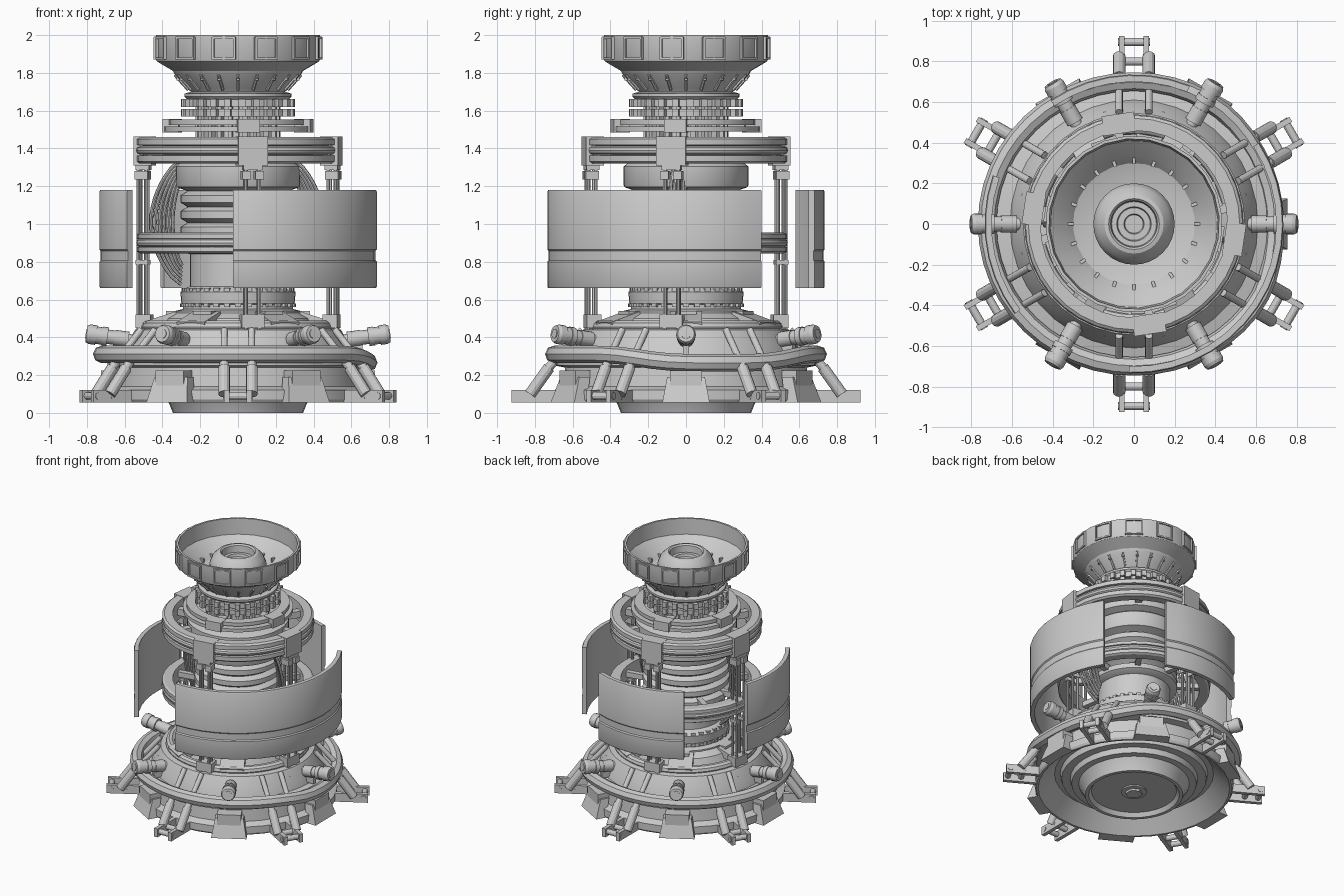
import bpy, bmesh
from math import radians, sin, cos, pi, exp
from mathutils import Matrix, Vector

if "Cube" in bpy.data.objects:
    bpy.data.objects.remove(bpy.data.objects["Cube"])


def finish(name, bm):
    bmesh.ops.remove_doubles(bm, verts=bm.verts, dist=1e-5)
    bmesh.ops.recalc_face_normals(bm, faces=bm.faces)
    me = bpy.data.meshes.new(name)
    bm.to_mesh(me)
    bm.free()
    ob = bpy.data.objects.new(name, me)
    bpy.context.collection.objects.link(ob)
    return ob


def lathe(name, prof, n=40, a0=0, a1=360, closed=False):
    """Revolve an (r, z) profile about z; partial turns get end caps."""
    bm = bmesh.new()
    full = a1 - a0 == 360
    cols = []
    for i in range(n if full else n + 1):
        a = radians(a0 + (a1 - a0) * i / n)
        cols.append([bm.verts.new((r * cos(a), r * sin(a), z)) for r, z in prof])
    m = len(prof)
    for i in range(n):
        p, q = cols[i], cols[(i + 1) % len(cols)]
        for j in range(m if closed else m - 1):
            k = (j + 1) % m
            bm.faces.new((p[j], q[j], q[k], p[k]))
    if not full:
        bm.faces.new(cols[0])
        bm.faces.new(cols[-1])
    return finish(name, bm)


def torus(name, R, z, r, n=48):
    return lathe(name, [(R + r * cos(t * pi / 5), z + r * sin(t * pi / 5)) for t in range(10)], n, closed=True)


def box(bm, x0, x1, w, z0, z1, y=0, tilt=0):
    M = Matrix.Translation(((x0 + x1) / 2, y, (z0 + z1) / 2)) @ Matrix.Rotation(radians(tilt), 4, 'Y')
    return bmesh.ops.create_cube(bm, size=1, matrix=M @ Matrix.Diagonal((x1 - x0, w, z1 - z0, 1)))["verts"]


def rod(bm, p, q, r1, r2=None, n=12):
    p, q = Vector(p), Vector(q)
    d = q - p
    M = Matrix.Translation((p + q) / 2) @ d.to_track_quat('Z', 'Y').to_matrix().to_4x4()
    bmesh.ops.create_cone(bm, cap_ends=True, segments=n, radius1=r1, radius2=r2 or r1, depth=d.length, matrix=M)


def around(name, angles, build):
    """Build a piece pointing along +x and copy it to each angle."""
    bm = bmesh.new()
    for a in angles:
        t = bmesh.new()
        build(t)
        t.transform(Matrix.Rotation(radians(a), 4, 'Z'))
        me = bpy.data.meshes.new("tmp")
        t.to_mesh(me)
        t.free()
        bm.from_mesh(me)
        bpy.data.meshes.remove(me)
    return finish(name, bm)


def tube(name, pts, r, cyclic=False):
    cu = bpy.data.curves.new(name, 'CURVE')
    cu.dimensions = '3D'
    cu.bevel_depth, cu.bevel_resolution, cu.use_fill_caps = r, 2, True
    s = cu.splines.new('POLY')
    s.points.add(len(pts) - 1)
    for sp, p in zip(s.points, pts):
        sp.co = (*p, 1)
    s.use_cyclic_u = cyclic
    bpy.context.collection.objects.link(bpy.data.objects.new(name, cu))


def every(n, off=0):
    return [off + 360 * i / n for i in range(n)]


LEGS, PODS = every(6, 30), every(6)
POSTS = [-81.5, -8.5, 98.5, 171.5]

# Base: hollow underside, hub, lower rim, sloped deck
lathe("base_body", [(0, .03), (.30, .03), (.32, 0), (.345, 0), (.365, .05), (.39, .09), (.44, .09), (.45, .13),
                    (.51, .13), (.52, .17), (.56, .17), (.675, .055), (.69, .055), (.70, .07),
                    (.70, .12), (.65, .14), (.64, .24), (.69, .25), (.69, .28), (.61, .30), (.59, .36), (.545, .44),
                    (.49, .45), (.47, .41), (.42, .41), (.38, .50), (.33, .53), (0, .53)], 36)
torus("deck_hoop", .475, .455, .035)
around("bottom_nut", [0], lambda b: (rod(b, (0, 0, .02), (0, 0, .04), .09, n=24), rod(b, (0, 0, .005), (0, 0, .03), .06, n=6)))


# Tapered blocks around the rim
def base_block(b):
    for v in box(b, .675, .755, .25, .055, .19):
        if v.co.z > .1:
            v.co.y *= .8
            v.co.x += -.045 if v.co.x > .7 else -.03
    box(b, .60, .725, .17, .13, .225)


around("base_blocks", PODS, base_block)
around("deck_fins", PODS, lambda b: (box(b, .32, .50, .17, .46, .51, tilt=18), box(b, .30, .38, .11, .50, .54)))
around("deck_bolts", every(12, 15), lambda b: rod(b, (.55, 0, .37), (.575, 0, .38), .015))


# Outrigger legs: twin struts and a forked foot
def leg(b):
    for y in (-.073, .073):
        rod(b, (.55, y, .44), (.72, y, .25), .018)
        rod(b, (.70, y, .27), (.735, y, .23), .024)
        rod(b, (.725, y, .24), (.825, y, .10), .031)
        box(b, .69, .925, .028, .055, .12, y * .82)
    rod(b, (.80, -.075, .09), (.80, .075, .09), .02)
    rod(b, (.895, -.078, .09), (.895, .078, .09), .02)


around("legs", LEGS, leg)


# Lamp pods pointing outward
def pod(b):
    def at(d):
        return (d, 0, .385 + (d - .56) * .14)
    for d0, d1, r in ((.52, .60, .03), (.58, .655, .042), (.65, .70, .038), (.69, .72, .05),
                      (.715, .755, .046), (.75, .785, .052)):
        rod(b, at(d0), at(d1), r, n=16)
    rod(b, at(.785), at(.802), .052, .044, 16)
    rod(b, at(.80), at(.806), .026, n=16)
    box(b, .54, .66, .03, .31, .38)


around("lamp_pods", PODS, pod)

# Bumper pipe, dipping on the right side
pipe = []
for i in range(48):
    a = radians(i * 7.5)
    dip = exp(-((((i * 7.5 - 15 + 180) % 360) - 180) / 38) ** 4)
    pipe.append(((.722 - .03 * dip) * cos(a), .722 * sin(a) * .97, .31 - .045 * dip))
tube("bumper_pipe", pipe, .046, True)

# Central core with stacked rings
core = [(0, .5), (.33, .5), (.33, .54), (.29, .55), (.29, .575), (.30, .58), (.305, .64), (.28, .66), (.255, .67), (.255, .84)]
for i in range(4):
    z = .85 + i * .084
    core += [(.285, z), (.305, z + .012), (.305, z + .05), (.285, z + .062), (.268, z + .072)]
core += [(.325, 1.195), (.33, 1.205), (.33, 1.305), (.31, 1.32), (.36, 1.34), (.36, 1.43), (.27, 1.46), (.19, 1.46), (.19, 1.67), (0, 1.67)]
lathe("core", core)
around("core_teeth", every(32), lambda b: (box(b, .28, .30, .03, .64, .66), box(b, .29, .308, .03, .56, .58)))


# Cage rings, posts and clamps
def cage_ring(name, z, h):
    prof = [(.46, 0), (.52, 0), (.535, .08), (.535, .3), (.50, .33), (.50, .67), (.535, .7), (.535, .92), (.52, 1), (.46, 1)]
    lathe(name, [(r, z + t * h) for r, t in prof], 36, closed=True)
    torus(name + "_band", .515, z + h / 2, .024)


cage_ring("upper_ring", 1.32, .14)
cage_ring("middle_ring", .845, .11)
around("ring_spokes", every(8, 10), lambda b: (box(b, .32, .48, .05, 1.36, 1.41), box(b, .26, .48, .04, .88, .92)))


def post(b):
    box(b, .45, .547, .16, 1.31, 1.462)
    box(b, .47, .54, .10, 1.285, 1.32)
    for y in (-.035, .035):
        for r in (.488, .527):
            rod(b, (r, y, .44), (r, y, 1.30), .01, n=8)
        box(b, .475, .545, .045, 1.235, 1.28, y)
        box(b, .475, .54, .03, .785, .81, y)
    box(b, .46, .54, .12, .45, .52)


around("cage_posts", POSTS, post)

# Cable bundles on both sides
for side, ang in (("left", 184), ("right", -6)):
    for i in range(6):
        a, bulge = radians(ang + (i - 2.5) * 2), .46 - .022 * i
        pts = []
        for k in range(17):
            t = k / 16
            r = .30 + (bulge - .30) * sin(pi * t) ** .7
            pts.append((r * cos(a), r * sin(a), 1.34 - .02 * i - (.66 - .04 * i) * t))
        tube(f"{side}_cable_{i}", pts, .01)

# Curved shield panels with a shallow groove
shield = [(.70, .66), (.73, .66), (.735, .67), (.735, .80), (.728, .808), (.728, .857), (.735, .865), (.735, 1.17), (.73, 1.18), (.70, 1.18)]
for name, a0, a1 in (("front_right_shield", -92, 33), ("back_shield", 68, 124), ("left_shield", 161, 217)):
    lathe(name, shield, max(6, (a1 - a0) // 8), a0, a1, True)

# Split disc rings and toothed collars
for z0, z1, r in ((1.525, 1.552, .365), (1.49, 1.515, .39)):
    lathe("collar_disc", [(.30, z0), (r, z0), (r, z1), (.30, z1)], 36, closed=True)
around("disc_blocks", POSTS, lambda b: (box(b, .31, .395, .12, 1.485, 1.555), box(b, .18, .33, .06, 1.49, 1.53)))
for z in (1.57, 1.622):
    lathe("gear_ring", [(.18, z), (.275, z), (.275, z + .038), (.18, z + .038)], closed=True)
    around("gear_teeth", every(24, 4), lambda b: box(b, .26, .30, .035, z - .002, z + .04))
around("collar_pins", every(24, 4), lambda b: box(b, .185, .225, .022, 1.46, 1.66))

# Top dish, face plates, ribs and central nozzle
lathe("dish", [(0, 1.66), (.27, 1.66), (.285, 1.675), (.285, 1.69), (.25, 1.70), (.265, 1.72), (.335, 1.79), (.345, 1.81), (.43, 1.86),
               (.435, 1.87), (.435, 2.0), (.42, 2.0), (.412, 1.88), (.335, 1.81), (.30, 1.77), (.20, 1.74), (0, 1.74)], 24, 5, 365)


def plate(b):
    for y in (-.058, .058):
        box(b, .42, .442, .012, 1.87, 1.99, y)
    for z in (1.87, 1.98):
        box(b, .42, .442, .12, z, z + .012)


around("dish_plates", every(12, -10), plate)
around("dish_ribs", every(20), lambda b: (rod(b, (.262, 0, 1.71), (.334, 0, 1.79), .009, n=6),
                                          box(b, .295, .325, .016, 1.76, 1.80)))
lathe("nozzle", [(.13, 1.72), (.18, 1.76), (.20, 1.81), (.20, 1.85), (.18, 1.90), (.145, 1.935), (.125, 1.94), (.115, 1.93), (.11, 1.88),
                 (.085, 1.88), (.08, 1.86), (.05, 1.86), (.045, 1.84), (0, 1.84)], 32)

# Turn curves into meshes and smooth the rounded surfaces
bpy.ops.object.select_all(action='SELECT')
for ob in [o for o in bpy.context.selected_objects if o.type == 'CURVE']:
    bpy.context.view_layer.objects.active = ob
bpy.ops.object.convert(target='MESH')
bpy.ops.object.select_all(action='SELECT')
bpy.ops.object.shade_smooth_by_angle(angle=radians(28))
